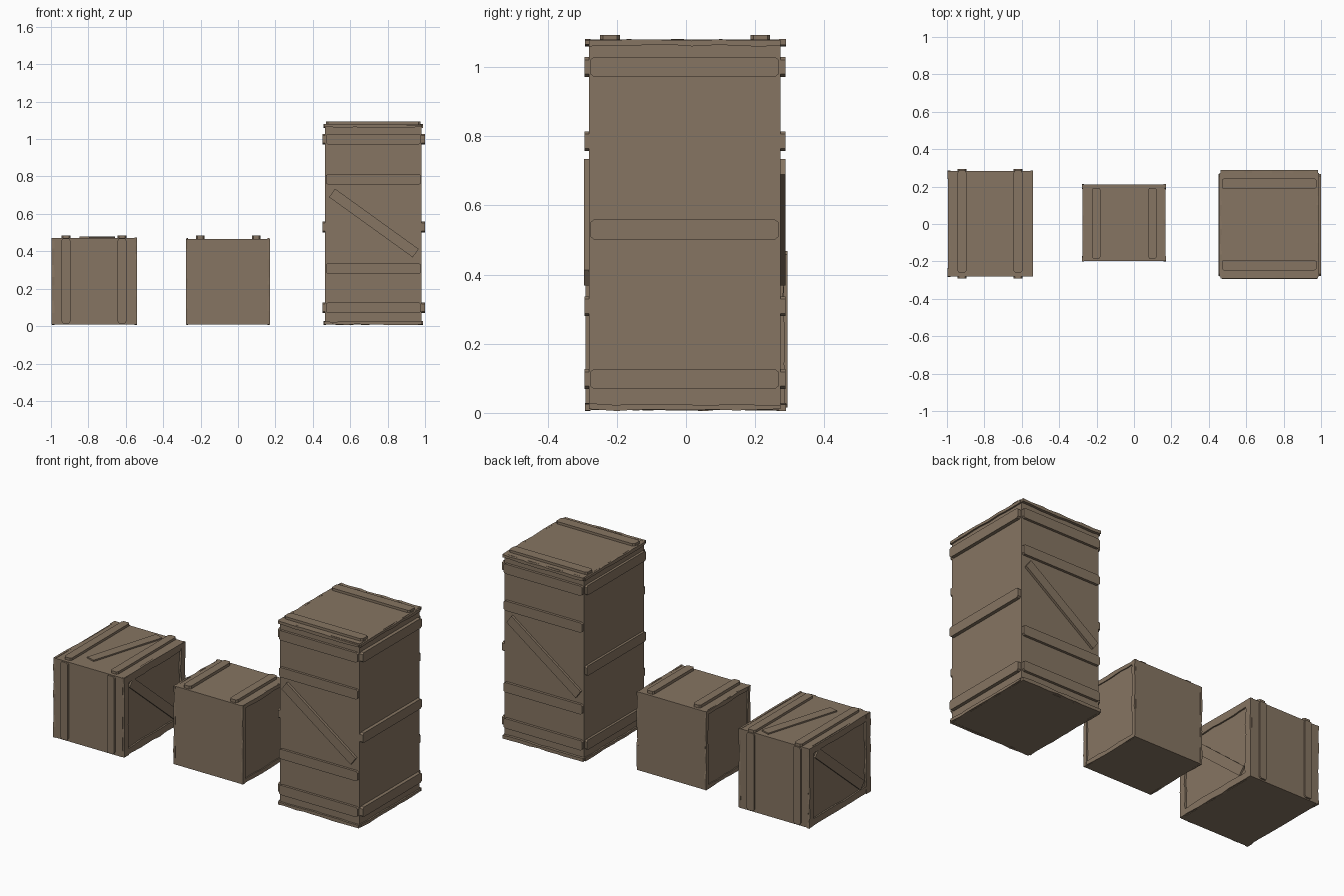
import bpy, bmesh, random
from mathutils import Vector

if "Cube" in bpy.data.objects:
    bpy.data.objects.remove(bpy.data.objects["Cube"])

random.seed(4)
wood = bpy.data.materials.new("worn_brown_wood")
wood.diffuse_color = (0.24, 0.178, 0.122, 1)
wood.use_nodes = True
wood.node_tree.nodes["Principled BSDF"].inputs["Base Color"].default_value = wood.diffuse_color


def finish(name, bm):
    bmesh.ops.recalc_face_normals(bm, faces=bm.faces)
    me = bpy.data.meshes.new(name)
    bm.to_mesh(me)
    bm.free()
    me.materials.append(wood)
    ob = bpy.data.objects.new(name, me)
    bpy.context.collection.objects.link(ob)
    return ob


def box(name, lo, hi):
    bm = bmesh.new()
    bmesh.ops.create_cube(bm, size=1)
    for v in bm.verts:
        v.co = Vector([(lo[i] + hi[i]) / 2 + v.co[i] * (hi[i] - lo[i]) for i in range(3)])
    return finish(name, bm)


def plank(name, a, b, normal, width, thick, steps=1, wobble=0.0, chamfer=0.008):
    """Board lying on a face from a to b; its long edges may be worn."""
    a, b, n = Vector(a), Vector(b), Vector(normal)
    length = (b - a).length
    u = (b - a) / length
    v = n.cross(u)
    left, right = [], []
    for i in range(steps + 1):
        t = length * i / steps
        if 0 < i < steps:
            t += random.uniform(-0.3, 0.3) * length / steps
        inset = chamfer if i in (0, steps) else 0
        left.append((t, width / 2 - inset + random.uniform(-wobble, wobble)))
        right.append((t, -width / 2 + inset + random.uniform(-wobble, wobble)))
        if i == 0 and chamfer:
            left.append((chamfer * 1.3, width / 2))
            right.append((chamfer * 1.3, -width / 2))
        if i == steps - 1 and chamfer:
            left.append((length - chamfer * 1.3, width / 2))
            right.append((length - chamfer * 1.3, -width / 2))
    left.sort()
    right.sort()
    outline = left + right[::-1]
    bm = bmesh.new()
    low = [bm.verts.new(a + u * s + v * w - n * 0.004) for s, w in outline]
    high = [bm.verts.new(a + u * s + v * w + n * thick) for s, w in outline]
    bm.faces.new(low[::-1])
    bm.faces.new(high)
    for i in range(len(low)):
        j = (i + 1) % len(low)
        bm.faces.new((low[i], low[j], high[j], high[i]))
    return finish(name, bm)


def worn_sides(name, lo, hi, width, thick, steps):
    """Splintered edging round the left and right faces of a crate."""
    h = width / 2
    for side, x, n in (("left", lo[0], (-1, 0, 0)), ("right", hi[0], (1, 0, 0))):
        for end, y in (("front", lo[1] + h), ("back", hi[1] - h)):
            plank(f"{name}_{side}_{end}_edging", (x, y, lo[2]), (x, y, hi[2]),
                  n, width, thick, steps, 0.005, 0)
        for end, z in (("bottom", lo[2] + h), ("top", hi[2] - h)):
            plank(f"{name}_{side}_{end}_edging", (x, lo[1], z), (x, hi[1], z),
                  n, width, thick - 0.002, steps, 0.004, 0)


# Long crate on the left
lo, hi = (-0.985, -0.28, 0.008), (-0.55, 0.283, 0.47)
box("long_crate_body", lo, hi)
worn_sides("long_crate", lo, hi, 0.04, 0.011, 7)
for x in (-0.92, -0.62):
    plank("long_crate_top_batten", (x, -0.26, hi[2]), (x, 0.285, hi[2]), (0, 0, 1), 0.047, 0.014)
    plank("long_crate_front_batten", (x, lo[1], 0.015), (x, lo[1], 0.468), (0, -1, 0), 0.047, 0.011)
    plank("long_crate_back_batten", (x, hi[1], 0.015), (x, hi[1], 0.468), (0, 1, 0), 0.047, 0.010)
plank("long_crate_top_brace", (-0.82, -0.19, hi[2]), (-0.685, 0.25, hi[2]), (0, 0, 1), 0.055, 0.008, chamfer=0)
plank("long_crate_right_brace", (hi[0], -0.21, 0.42), (hi[0], 0.21, 0.07), (1, 0, 0), 0.055, 0.009, chamfer=0)
plank("long_crate_left_brace", (lo[0], 0.21, 0.42), (lo[0], -0.21, 0.07), (-1, 0, 0), 0.055, 0.009, chamfer=0)

# Small crate in the middle
lo, hi = (-0.27, -0.197, 0.01), (0.163, 0.21, 0.467)
box("small_crate_body", lo, hi)
worn_sides("small_crate", lo, hi, 0.022, 0.008, 7)
for x in (-0.202, 0.098):
    plank("small_crate_top_batten", (x, -0.185, hi[2]), (x, 0.193, hi[2]), (0, 0, 1), 0.047, 0.017)

# Tall crate on the right
lo, hi = (0.466, -0.28, 0.008), (0.98, 0.273, 1.079)
box("tall_crate_body", lo, hi)
for y in (-0.22, 0.215):
    plank("tall_crate_top_batten", (0.47, y, hi[2]), (0.975, y, hi[2]), (0, 0, 1), 0.057, 0.014)
for z in (0.098, 0.308, 0.785, 1.0):
    plank("tall_crate_front_batten", (0.47, lo[1], z), (0.978, lo[1], z), (0, -1, 0), 0.057, 0.014)
    plank("tall_crate_back_batten", (0.47, hi[1], z), (0.978, hi[1], z), (0, 1, 0), 0.057, 0.015)
for z in (0.098, 0.53, 1.0):
    plank("tall_crate_left_batten", (lo[0], -0.277, z), (lo[0], 0.268, z), (-1, 0, 0), 0.057, 0.014)
    plank("tall_crate_right_batten", (hi[0], -0.277, z), (hi[0], 0.268, z), (1, 0, 0), 0.057, 0.02)
plank("tall_crate_front_brace", (0.503, lo[1], 0.712), (0.95, lo[1], 0.39), (0, -1, 0), 0.055, 0.015, chamfer=0)
plank("tall_crate_back_brace", (0.943, hi[1], 0.712), (0.496, hi[1], 0.39), (0, 1, 0), 0.055, 0.014, chamfer=0)

# Splintered rim at the top and bottom of the tall crate
for end, z in (("top", 1.07), ("bottom", 0.017)):
    for side, y, n, t in (("front", lo[1], -1, 0.012), ("back", hi[1], 1, 0.016)):
        plank(f"tall_crate_{side}_{end}_rim", (0.463, y, z), (0.983, y, z),
              (0, n, 0), 0.017, t, 9, 0.003, 0)
    for side, x, n in (("left", lo[0], -1), ("right", hi[0], 1)):
        plank(f"tall_crate_{side}_{end}_rim", (x, lo[1], z), (x, hi[1], z),
              (n, 0, 0), 0.017, 0.009, 9, 0.003, 0)
